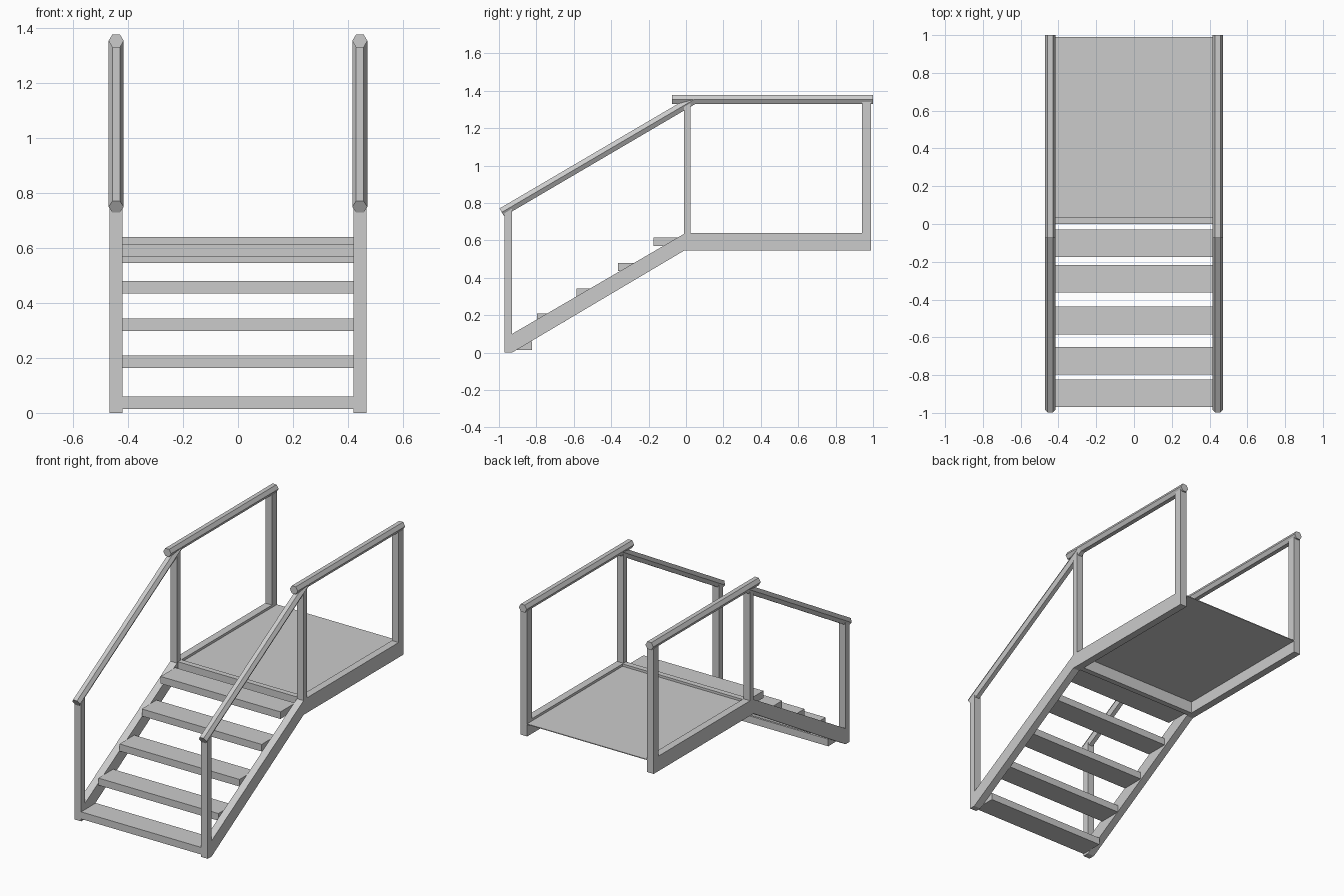
import bpy
import bmesh
from math import pi
from mathutils import Vector

cube = bpy.data.objects.get("Cube")
if cube:
    bpy.data.objects.remove(cube, do_unlink=True)

grey = bpy.data.materials.new("plain_grey")
grey.use_nodes = True
grey.diffuse_color = (0.6, 0.6, 0.6, 1)
grey.node_tree.nodes["Principled BSDF"].inputs["Base Color"].default_value = (0.6, 0.6, 0.6, 1)

SIDE_X = 0.4435   # centre line of the side frames
INNER_X = 0.42    # inner face of the side frames


def finish(bm, name):
    bmesh.ops.recalc_face_normals(bm, faces=bm.faces)
    mesh = bpy.data.meshes.new(name)
    bm.to_mesh(mesh)
    bm.free()
    mesh.materials.append(grey)
    obj = bpy.data.objects.new(name, mesh)
    bpy.context.collection.objects.link(obj)
    return obj


def extrude_profile(name, outline, x0, x1):
    """Extrude a y-z outline along x."""
    bm = bmesh.new()
    face = bm.faces.new([bm.verts.new((x0, y, z)) for y, z in outline])
    new = bmesh.ops.extrude_face_region(bm, geom=[face])["geom"]
    verts = [v for v in new if isinstance(v, bmesh.types.BMVert)]
    bmesh.ops.translate(bm, verts=verts, vec=(x1 - x0, 0, 0))
    return finish(bm, name)


def slab(name, y0, y1, z0, z1):
    """Board spanning between the side frames."""
    return extrude_profile(name, [(y0, z0), (y1, z0), (y1, z1), (y0, z1)], -INNER_X, INNER_X)


def hex_rail(name, x, start, end, radius=0.0275):
    """Six-sided rail between two y-z points, flat side up."""
    a, b = Vector((x, *start)), Vector((x, *end))
    bm = bmesh.new()
    bmesh.ops.create_cone(bm, cap_ends=True, segments=6, radius1=radius,
                          radius2=radius, depth=(b - a).length)
    # Put a corner of the hexagon on the x axis before tilting
    corner = max(bm.verts, key=lambda v: v.co.x).co
    if corner.x < radius * 0.95:
        for v in bm.verts:
            v.co.x, v.co.y = v.co.y, -v.co.x
    rail = finish(bm, name)
    direction = b - a
    rail.rotation_euler.x = -pi / 2 + Vector((direction.y, direction.z)).angle_signed(Vector((1, 0)))
    rail.location = (a + b) / 2
    return rail


# Side frames: stringer, platform beam and three posts in one outline
frame = [(-0.97, 0), (-0.93, 0), (-0.01, 0.545), (0.99, 0.545),
         (0.99, 1.34), (0.94, 1.34), (0.94, 0.64), (0.025, 0.64),
         (0.025, 1.34), (-0.01, 1.325), (-0.01, 0.635), (-0.93, 0.1),
         (-0.93, 0.77), (-0.97, 0.745)]
for side, sign in (("left", 1), ("right", -1)):
    extrude_profile(f"{side}_side_frame", frame, sign * INNER_X, sign * 0.467)
    hex_rail(f"{side}_platform_rail", sign * SIDE_X, (-0.075, 1.354), (1.0, 1.354))
    hex_rail(f"{side}_stair_rail", sign * SIDE_X, (-0.985, 0.75), (0.045, 1.354))

# Platform deck and the beam under its front edge
slab("platform_deck", 0.035, 0.99, 0.62, 0.625)
slab("front_crossbeam", 0.0, 0.035, 0.545, 0.64)

# Stair treads: front edge and top height
treads = [(-0.97, 0.06), (-0.797, 0.208), (-0.585, 0.343), (-0.363, 0.48), (-0.175, 0.614)]
for i, (front, top) in enumerate(treads, 1):
    slab(f"tread_{i}", front, front + 0.147, top - 0.045, top)
